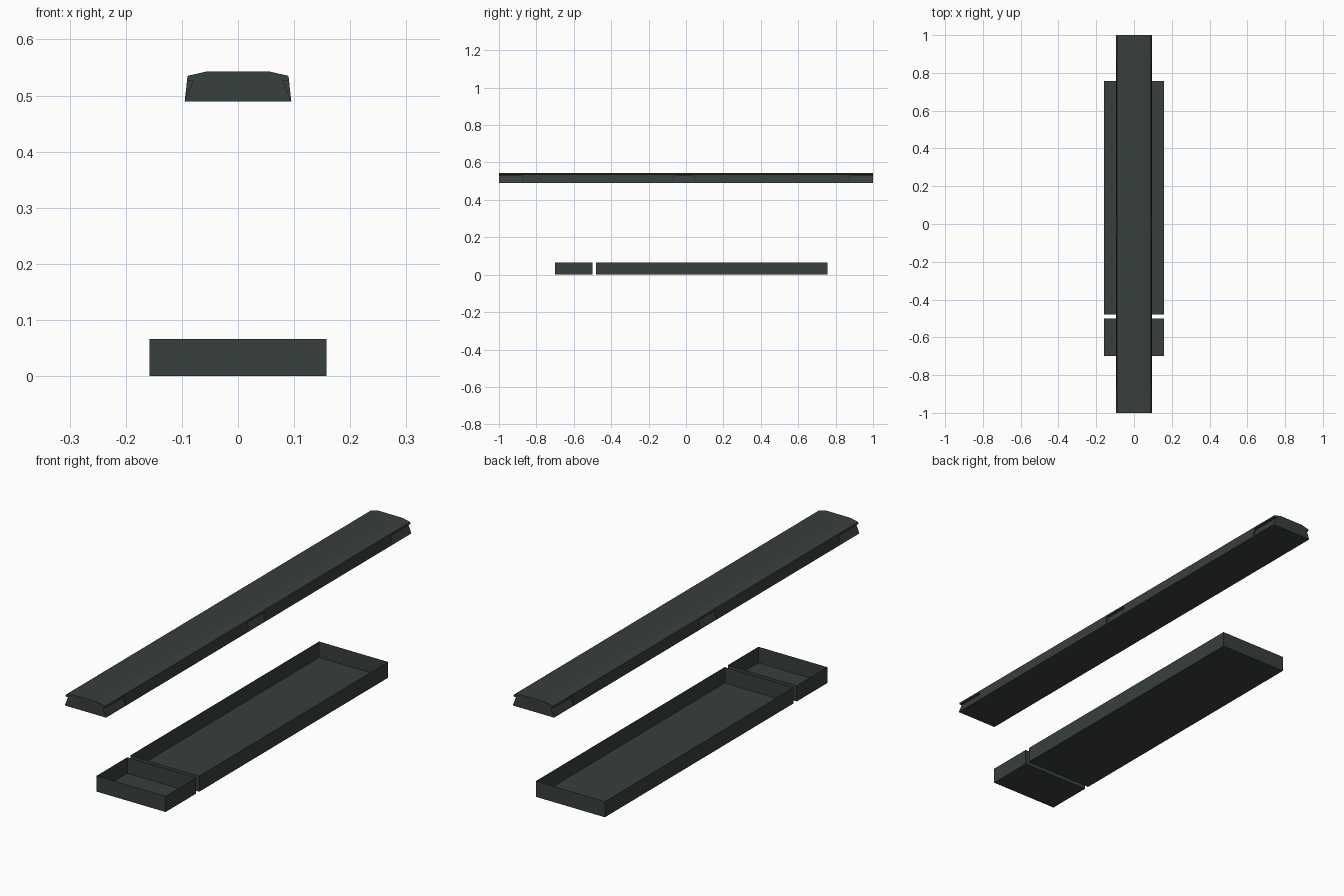
import bpy, bmesh

if "Cube" in bpy.data.objects:
    bpy.data.objects.remove(bpy.data.objects["Cube"])

mat = bpy.data.materials.new("charcoal grey")
mat.diffuse_color = (0.040, 0.050, 0.048, 1.0)
mat.use_nodes = True
mat.node_tree.nodes["Principled BSDF"].inputs["Base Color"].default_value = mat.diffuse_color


def finish(bm, name):
    me = bpy.data.meshes.new(name)
    bm.to_mesh(me)
    bm.free()
    me.materials.append(mat)
    ob = bpy.data.objects.new(name, me)
    bpy.context.collection.objects.link(ob)
    return ob


# Open thin-walled trays standing on the ground
def tray(name, y0, y1, half_width=0.158, height=0.066):
    bm = bmesh.new()
    bmesh.ops.create_cube(bm, size=1.0)
    for v in bm.verts:
        v.co.x *= 2 * half_width
        v.co.y = y0 if v.co.y < 0 else y1
        v.co.z = 0 if v.co.z < 0 else height
    bm.normal_update()
    top = [f for f in bm.faces if f.normal.z > 0.9]
    bmesh.ops.delete(bm, geom=top, context='FACES_ONLY')
    return finish(bm, name)


tray("small_tray", -0.70, -0.50)
tray("large_tray", -0.48, 0.757)


# Long bar: cross-section with an optional sloped pocket in each side
def section(pocket):
    slope_x = 0.0909
    inner_x = 0.080 if pocket else slope_x
    half = [(0.095, 0.489), (inner_x, 0.527), (slope_x, 0.527),
            (0.090, 0.535), (0.055, 0.543)]
    return half + [(-x, z) for x, z in reversed(half)]


spans = [(-1.0, -0.873, True), (-0.873, -0.065, False), (-0.065, 0.044, True),
         (0.044, 0.873, False), (0.873, 1.0, True)]
bm = bmesh.new()
rings = []
for y0, y1, pocket in spans:
    for y in (y0, y1):
        rings.append([bm.verts.new((x, y, z)) for x, z in section(pocket)])
for a, b in zip(rings, rings[1:]):
    for i in range(len(a)):
        j = (i + 1) % len(a)
        bm.faces.new((a[i], b[i], b[j], a[j]))
bm.faces.new(rings[0])
bm.faces.new(list(reversed(rings[-1])))
bmesh.ops.remove_doubles(bm, verts=bm.verts[:], dist=1e-5)
bmesh.ops.recalc_face_normals(bm, faces=bm.faces[:])
finish(bm, "long_bar")
